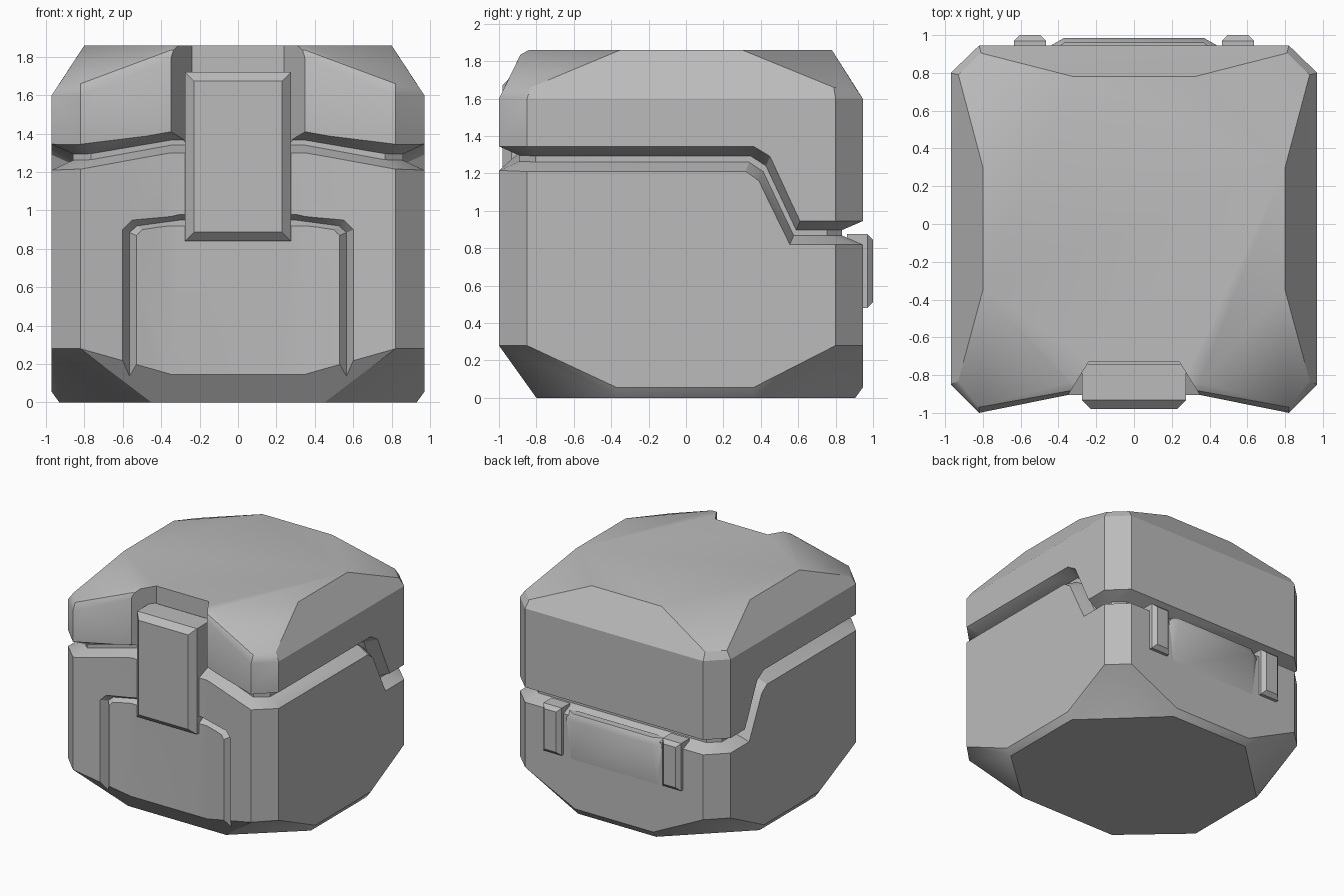
import bpy, bmesh
from mathutils import Vector

cube = bpy.data.objects.get("Cube")
if cube:
    bpy.data.objects.remove(cube, do_unlink=True)

grey = bpy.data.materials.new("plain grey")
grey.use_nodes = True
COLOUR = (0.5, 0.5, 0.5, 1)
grey.diffuse_color = COLOUR
grey.node_tree.nodes["Principled BSDF"].inputs["Base Color"].default_value = COLOUR


def finish(name, bm):
    bmesh.ops.recalc_face_normals(bm, faces=bm.faces)
    mesh = bpy.data.meshes.new(name)
    bm.to_mesh(mesh)
    bm.free()
    mesh.materials.append(grey)
    obj = bpy.data.objects.new(name, mesh)
    bpy.context.collection.objects.link(obj)
    return obj


def hull(name, points):
    """Convex solid from points."""
    bm = bmesh.new()
    for p in points:
        bm.verts.new(p)
    bmesh.ops.convex_hull(bm, input=bm.verts)
    bmesh.ops.dissolve_limit(bm, angle_limit=0.01, verts=bm.verts, edges=bm.edges)
    return finish(name, bm)


def loft(name, sections, closed=False):
    """Skin a row of equal cross-sections."""
    bm = bmesh.new()
    rings = [[bm.verts.new(p) for p in s] for s in sections]
    n = len(rings[0])
    pairs = list(zip(rings, rings[1:]))
    if closed:
        pairs.append((rings[-1], rings[0]))
    else:
        bm.faces.new(rings[0])
        bm.faces.new(rings[-1])
    for a, b in pairs:
        for i in range(n):
            j = (i + 1) % n
            bm.faces.new((a[i], a[j], b[j], b[i]))
    bmesh.ops.triangulate(bm, faces=bm.faces)
    return finish(name, bm)


def prism(name, outline, z0, z1):
    return loft(name, [[(x, y, z) for x, y in outline] for z in (z0, z1)])


def mirror(points):
    return [(-p[0], *p[1:]) for p in reversed(points)]


def cut(obj, cutter):
    mod = obj.modifiers.new("cut", "BOOLEAN")
    mod.operation = "DIFFERENCE"
    mod.solver = "EXACT"
    mod.object = cutter
    bpy.context.view_layer.objects.active = obj
    bpy.ops.object.modifier_apply(modifier=mod.name)
    bpy.data.objects.remove(cutter, do_unlink=True)


def smooth(obj, degrees=30):
    bpy.ops.object.select_all(action="DESELECT")
    obj.select_set(True)
    bpy.context.view_layer.objects.active = obj
    bpy.ops.object.shade_smooth_by_angle(angle=degrees * 0.01745)


# Faceted outer shell: octagonal walls, tapered crown and undercut base
wall = [(0.97, -0.85), (0.82, -1.0), (0.97, 0.8), (0.82, 0.945)]
half = [(x, y, z) for x, y in wall for z in (0.28, 1.6)]
half += [(0.93, -0.83, 1.66), (0.82, -0.97, 1.66), (0.93, 0.79, 1.66), (0.81, 0.905, 1.66)]
half += [(0.8, -0.35, 1.86), (0.8, 0.3, 1.86), (0.32, 0.78, 1.86),
         (0.35, -0.84, 1.86), (0.35, -0.885, 1.835)]
half += [(0.97, -0.37, 0.055), (0.97, 0.36, 0.055), (0.36, 0.945, 0.055),
         (0.93, -0.37, 0), (0.93, 0.36, 0), (0.36, 0.905, 0), (0.45, -0.8, 0)]
shell = hull("chest_shell", half + mirror(half))

# Front wall dips inward, and the lid has a notch behind the latch
dip = [(0.35, -0.905), (0.82, -1.0), (0.85, -1.2)]
cut(shell, prism("dip_cutter", dip + mirror(dip), -0.2, 2))
notch = [(0.24, -0.73), (0.42, -1.02)]
cut(shell, prism("notch_cutter", notch + mirror(notch), 1.36, 2))

# Seam groove between body and lid: low edge, high edge, outward direction
seam = [
    ((0.35, -0.905, 1.30), (0.35, -0.905, 1.41), (0.1, -1)),
    ((0.82, -1.0, 1.215), (0.82, -1.0, 1.345), (0.5, -1)),
    ((0.97, -0.85, 1.21), (0.97, -0.85, 1.345), (1, -0.41)),
    ((0.97, 0.32, 1.21), (0.97, 0.36, 1.345), (1, 0)),
    ((0.97, 0.39, 1.16), (0.97, 0.45, 1.29), (1, 0)),
    ((0.97, 0.555, 0.82), (0.97, 0.61, 0.945), (1, 0)),
    ((0.97, 0.8, 0.82), (0.97, 0.8, 0.945), (1, 0.41)),
    ((0.82, 0.945, 0.82), (0.82, 0.945, 0.945), (0.41, 1)),
]
groove = []
for low, high, out in seam:
    low, high = Vector(low), Vector(high)
    inward = Vector((*out, 0)) * -0.11
    in_low, in_high = (low.lerp(high, t) + inward for t in (0.38, 0.62))
    groove.append([in_high.lerp(high, 1.4), in_high, in_low, in_low.lerp(low, 1.4)])
groove += [[(-p.x, p.y, p.z) for p in s] for s in reversed(groove)]
cut(shell, loft("seam_cutter", groove, closed=True))


# V groove framing the front panel
def front(x, z, depth=0.0):
    return Vector((x, -0.905 - max(0, abs(x) - 0.35) * 0.2 + depth, z))


frame = [
    ((0.6, -0.1), (0.565, -0.1), (0.53, -0.1)),
    ((0.6, 0.9), (0.565, 0.885), (0.53, 0.87)),
    ((0.55, 0.95), (0.525, 0.92), (0.5, 0.9)),
    ((0.3, 0.98), (0.3, 0.95), (0.3, 0.92)),
]
channel = []
for outer, valley, inner in frame:
    v = front(*valley, 0.05)
    channel.append([v.lerp(front(*outer), 1.5), v, v.lerp(front(*inner), 1.5)])
channel += [[(-p.x, p.y, p.z) for p in s] for s in reversed(channel)]
cut(shell, loft("panel_cutter", channel))
smooth(shell)


# Blocks with chamfered outer edges
def block(name, x, y_wall, y_face, z, chamfer):
    pts = []
    side = 1 if y_face > y_wall else -1
    for inset, ys in ((0, (y_wall, y_face - side * chamfer)), (chamfer, (y_face,))):
        for y in ys:
            for px in (x[0] + inset, x[1] - inset):
                for pz in (z[0] + inset, z[1] - inset):
                    pts.append((px, y, pz))
    return hull(name, pts)


latch = block("latch", (-0.275, 0.275), -0.74, -0.98, (0.84, 1.72), 0.047)
smooth(latch)
for side, x in (("left", (0.465, 0.635)), ("right", (-0.635, -0.465))):
    smooth(block(side + "_hinge", x, 0.86, 1.0, (0.48, 0.875), 0.03))

# Tapered plate between the hinges
plate = [(0.44, 0.9, 0.84), (0.44, 0.945, 0.8), (0.37, 0.985, 0.8),
         (0.37, 0.96, 0.85), (0.37, 0.9, 0.85), (0.4, 0.94, 0.42), (0.4, 0.9, 0.42)]
smooth(hull("back_plate", plate + mirror(plate)))
